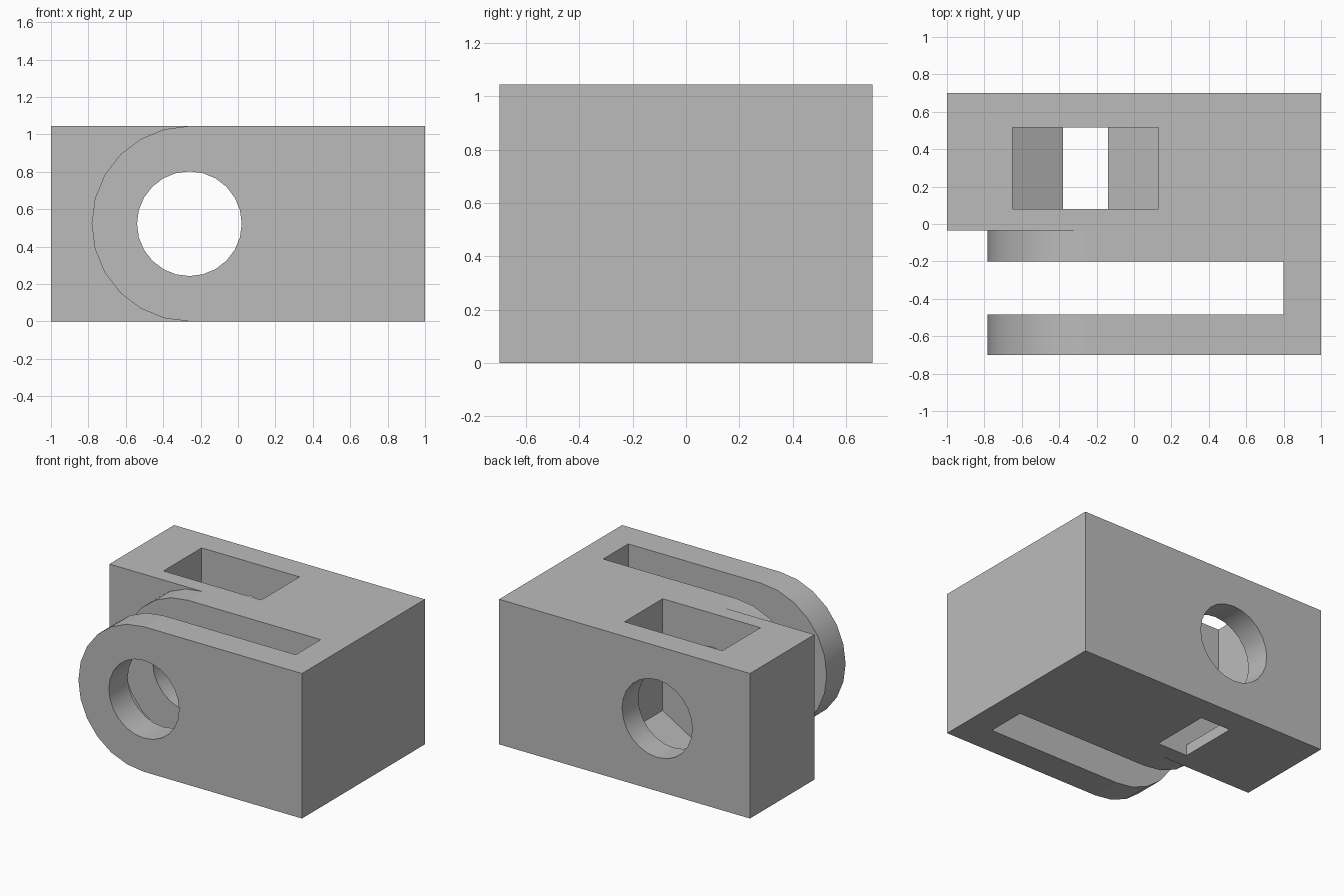
import bpy, bmesh
from math import cos, sin, pi

cube = bpy.data.objects.get("Cube")
if cube:
    bpy.data.objects.remove(cube, do_unlink=True)

HEIGHT = 1.045
MID_Z = HEIGHT / 2
PIN_X = -0.26        # shared axis of the pin hole, rounded ears and nut pocket

grey = bpy.data.materials.new("plain grey")
grey.use_nodes = True
grey.diffuse_color = (0.5, 0.5, 0.5, 1)
grey.node_tree.nodes["Principled BSDF"].inputs["Base Color"].default_value = (0.5, 0.5, 0.5, 1)


def prism(name, profile, y0, y1):
    """Extrude an (x, z) outline from y0 to y1."""
    bm = bmesh.new()
    face = bm.faces.new([bm.verts.new((x, y0, z)) for x, z in profile])
    ext = bmesh.ops.extrude_face_region(bm, geom=[face])
    verts = [v for v in ext["geom"] if isinstance(v, bmesh.types.BMVert)]
    bmesh.ops.translate(bm, verts=verts, vec=(0, y1 - y0, 0))
    bmesh.ops.recalc_face_normals(bm, faces=bm.faces)
    mesh = bpy.data.meshes.new(name)
    bm.to_mesh(mesh)
    bm.free()
    mesh.materials.append(grey)
    obj = bpy.data.objects.new(name, mesh)
    bpy.context.collection.objects.link(obj)
    return obj


def rect(x0, x1, z0, z1):
    return [(x0, z0), (x1, z0), (x1, z1), (x0, z1)]


def arc(radius, start, steps):
    """Points every 15 degrees around the pin axis."""
    return [(PIN_X + radius * cos(start + i * pi / 12),
             MID_Z + radius * sin(start + i * pi / 12)) for i in range(steps)]


block = prism("clevis_block", rect(-1, 1, 0, HEIGHT), -0.7, 0.7)

# Rounded ears: remove everything outside the half circle
ear_round = [(PIN_X, HEIGHT + 0.1)] + arc(MID_Z, pi / 2, 13) + \
            [(PIN_X, -0.1), (-1.1, -0.1), (-1.1, HEIGHT + 0.1)]

# Nut pocket: straight walls, sloped seat, narrow throat through the base
right_side = [(0.12, -0.1), (0.12, 0.08), (0.39, 0.24), (0.39, HEIGHT + 0.1)]
pocket = [(PIN_X + x, z) for x, z in right_side] + \
         [(PIN_X - x, z) for x, z in reversed(right_side)]

cutters = [
    prism("ear_rounding_cutter", ear_round, -0.8, -0.035),
    prism("slot_cutter", rect(-1.1, 0.8, -0.1, HEIGHT + 0.1), -0.485, -0.2),
    prism("nut_pocket_cutter", pocket, 0.08, 0.515),
    prism("pin_hole_cutter", arc(0.28, 0, 24), -0.8, 0.8),
]

bpy.context.view_layer.objects.active = block
for cutter in cutters:
    cutter.hide_render = True
    mod = block.modifiers.new(cutter.name, "BOOLEAN")
    mod.operation = "DIFFERENCE"
    mod.solver = "EXACT"
    mod.object = cutter
    bpy.ops.object.modifier_apply(modifier=mod.name)
    bpy.data.objects.remove(cutter, do_unlink=True)

# Smooth the curved walls, keep all square faces flat
bpy.ops.object.select_all(action="DESELECT")
block.select_set(True)
bpy.ops.object.shade_smooth_by_angle(angle=pi / 6)
for poly in block.data.polygons:
    if max(abs(c) for c in poly.normal) > 0.999:
        poly.use_smooth = False
